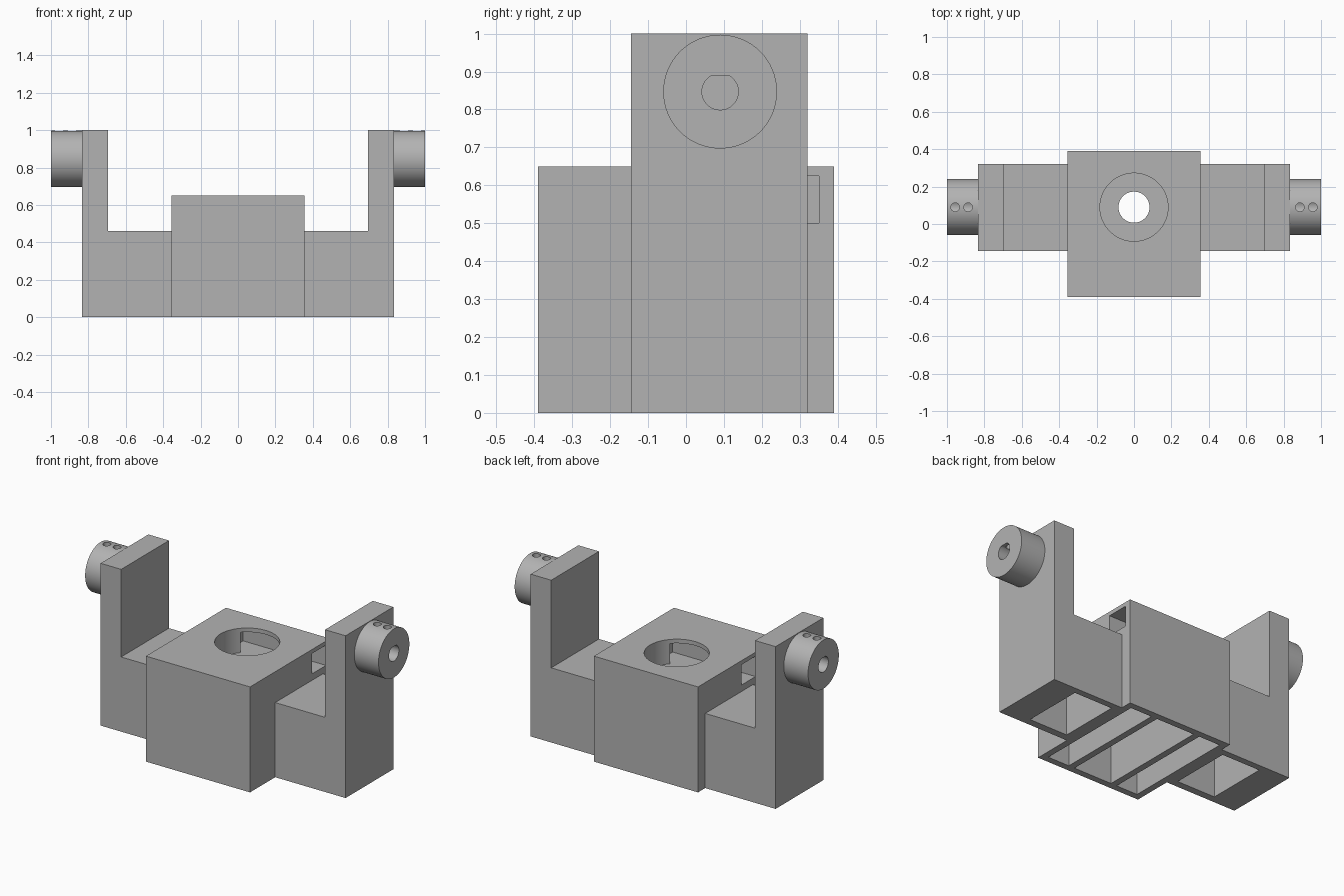
import bpy, bmesh, math

cube = bpy.data.objects.get("Cube")
if cube:
    bpy.data.objects.remove(cube, do_unlink=True)

grey = bpy.data.materials.new("plain grey")
grey.use_nodes = True
colour = (0.45, 0.45, 0.45, 1)
grey.diffuse_color = colour
grey.node_tree.nodes["Principled BSDF"].inputs["Base Color"].default_value = colour


def prism(name, outline, axis, start, end):
    """Extrude a flat outline along an axis."""
    place = {"x": lambda u, v, w: (w, u, v),
             "y": lambda u, v, w: (u, w, v),
             "z": lambda u, v, w: (u, v, w)}[axis]
    bm = bmesh.new()
    face = bm.faces.new([bm.verts.new(place(u, v, start)) for u, v in outline])
    new = bmesh.ops.extrude_face_region(bm, geom=[face])["geom"]
    for vert in new:
        if isinstance(vert, bmesh.types.BMVert):
            vert.co["xyz".index(axis)] = end
    bmesh.ops.recalc_face_normals(bm, faces=bm.faces)
    mesh = bpy.data.meshes.new(name)
    bm.to_mesh(mesh)
    bm.free()
    mesh.materials.append(grey)
    obj = bpy.data.objects.new(name, mesh)
    bpy.context.collection.objects.link(obj)
    return obj


def rect(u0, u1, v0, v1):
    return [(u0, v0), (u1, v0), (u1, v1), (u0, v1)]


def circle(u, v, r, flat=1.0, n=64):
    """Circle outline, optionally cut flat at a height above its centre."""
    angles = [2 * math.pi * i / n for i in range(n)]
    return [(u + r * math.cos(a), v + min(r * math.sin(a), flat)) for a in angles]


def box(name, x, y, z):
    return prism(name, rect(*sorted(x), *y), "z", *z)


def cut(obj, cutters):
    """Subtract each cutter, then discard it."""
    bpy.ops.object.select_all(action="DESELECT")
    bpy.context.view_layer.objects.active = obj
    obj.select_set(True)
    for cutter in cutters:
        cutter.hide_render = True
        mod = obj.modifiers.new("cut", "BOOLEAN")
        mod.operation = "DIFFERENCE"
        mod.solver = "EXACT"
        mod.object = cutter
        bpy.ops.object.modifier_apply(modifier=mod.name)
        bpy.data.objects.remove(cutter, do_unlink=True)
    bpy.ops.object.shade_smooth_by_angle(angle=math.radians(30))


HALF, MID_Y = 0.355, 0.09
KNOB_Z = 0.847

# Central block: round recess, through hole, two opposed side slots
block = box("central_block", (-HALF, HALF), (-0.39, 0.39), (0, 0.65))
cutters = [
    prism("recess", circle(0, MID_Y, 0.182), "z", 0.5, 0.8),
    box("slot_left", (-0.21, 0.5), (0.215, 0.35), (0.5, 0.625)),
    box("slot_right", (-0.5, 0.21), (-0.17, -0.035), (0.5, 0.625)),
]
# Underside pockets separated by thin ribs
for x in ((-0.315, -0.17), (-0.13, 0.13), (0.17, 0.315)):
    cutters.append(box("pocket", x, (-0.35, 0.35), (-0.1, 0.46)))
cutters.append(prism("through_hole", circle(0, MID_Y, 0.083), "z", 0.4, 0.55))
cut(block, cutters)

for side, s in (("left", 1), ("right", -1)):
    # L-shaped bracket, hollow underneath
    profile = [(HALF, 0), (0.835, 0), (0.835, 1), (0.695, 1), (0.695, 0.46), (HALF, 0.46)]
    bracket = prism(side + "_bracket", [(s * x, z) for x, z in profile], "y", -0.145, 0.32)
    cut(bracket, [box("pocket", (s * 0.395, s * 0.655), (-0.1, 0.28), (-0.1, 0.42))])

    # Shaft collar with a flatted bore and two set-screw holes
    collar = prism(side + "_collar", circle(MID_Y, KNOB_Z, 0.15), "x", s * 0.835, s)
    bore = prism("bore", circle(MID_Y, KNOB_Z, 0.048, 0.042), "x", s * 0.837, s * 1.1)
    screws = [prism("screw_hole", circle(s * x, MID_Y, 0.023, n=32), "z", KNOB_Z, 1.1)
              for x in (0.887, 0.956)]
    cut(collar, [bore] + screws)
